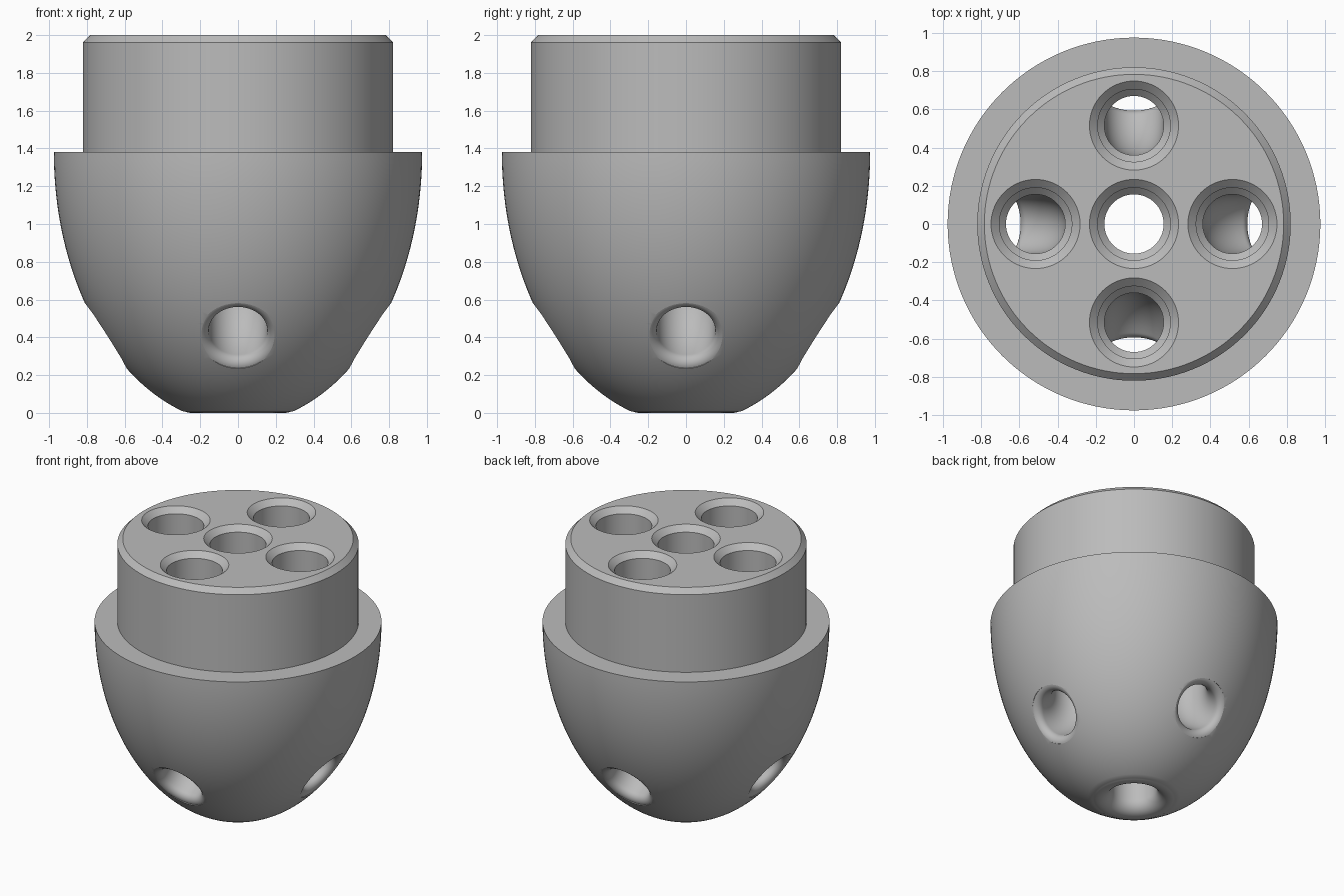
import bpy, bmesh
from math import sin, cos, pi, radians, sqrt
from mathutils import Vector, Matrix

cube = bpy.data.objects.get("Cube")
if cube:
    bpy.data.objects.remove(cube, do_unlink=True)

SEG, BORE_SEG = 128, 64
BORE, RECESS = 0.155, 0.19           # channel and counterbore radii
RIM, SHOULDER, DEPTH = 0.975, 1.38, 1.4375   # half ellipsoid

grey = bpy.data.materials.new("grey metal")
grey.use_nodes = True
grey.diffuse_color = (0.5, 0.5, 0.5, 1)
grey.node_tree.nodes["Principled BSDF"].inputs["Base Color"].default_value = (0.5, 0.5, 0.5, 1)


def make_object(name, bm):
    bmesh.ops.recalc_face_normals(bm, faces=bm.faces)
    mesh = bpy.data.meshes.new(name)
    bm.to_mesh(mesh)
    bm.free()
    mesh.materials.append(grey)
    obj = bpy.data.objects.new(name, mesh)
    bpy.context.collection.objects.link(obj)
    return obj


def bridge(bm, a, b):
    n = len(a)
    for i in range(n):
        j = (i + 1) % n
        bm.faces.new((a[i], a[j], b[j], b[i]))


def revolve(name, profile):
    """Spin a closed (radius, height) profile around z."""
    bm = bmesh.new()
    rings = [[bm.verts.new((r * cos(2 * pi * i / SEG), r * sin(2 * pi * i / SEG), z))
              for i in range(SEG)] for r, z in profile]
    for k, ring in enumerate(rings):
        bridge(bm, ring, rings[(k + 1) % len(rings)])
    return make_object(name, bm)


# Rounded body, stepped neck and straight central channel
fillet = 0.09
profile = [(BORE + fillet - fillet * cos(a), fillet - fillet * sin(a))
           for a in (radians(113 * i / 14) for i in range(15))]
start = sqrt(1 - (0.285 / RIM) ** 2)
for i in range(49):
    a = pi / 2 * i / 48
    r = 0.29 + (RIM - 0.29) * sin(a)
    profile.append((r, SHOULDER - DEPTH * sqrt(max(0, 1 - (r / RIM) ** 2))))
profile += [(0.82, SHOULDER), (0.82, 1.962), (0.783, 2.0),
            (0.233, 2.0), (RECESS, 1.96), (RECESS, 1.6), (BORE, 1.565)]
body = revolve("nozzle_body", profile)

# Bent channel path: vertical bore, elbow, then out square to the surface
tilt = radians(57.5)                 # turn away from straight down
outward = Vector((sin(tilt), 0, -cos(tilt)))
mouth = Vector((0.713, 0, 0.40))
axis_x, bend = 0.515, 0.28
corner_z = mouth.z + (mouth.x - axis_x) / sin(tilt) * cos(tilt)
bend_z = corner_z + bend * (1 - cos(tilt)) / sin(tilt)

stations = [(Vector((axis_x, 0, z)), 0, r) for z, r in
            ((2.02, 0.2545), (1.96, RECESS), (1.6, RECESS), (1.565, BORE))]
for i in range(13):
    a = tilt * i / 12
    stations.append((Vector((axis_x + bend * (1 - cos(a)), 0, bend_z - bend * sin(a))), a, BORE))
lip, sag = 0.05, 0.021
for i in range(11):                  # rounded lip at the outlet
    a = pi / 2 * i / 10
    stations.append((mouth + outward * (lip * sin(a) - lip - sag), tilt,
                     BORE + lip * (1 - cos(a))))
stations.append((mouth + outward * 0.15, tilt, BORE + lip))

# Four channel cutters in one mesh
bm = bmesh.new()
for quarter in range(4):
    turn = Matrix.Rotation(quarter * pi / 2, 3, 'Z')
    rings = []
    for centre, a, r in stations:
        side = Vector((cos(a), 0, sin(a)))
        ring = []
        for i in range(BORE_SEG):
            t = 2 * pi * i / BORE_SEG
            ring.append(bm.verts.new(turn @ (centre + side * r * cos(t)
                                             + Vector((0, r * sin(t), 0)))))
        rings.append(ring)
    for a, b in zip(rings, rings[1:]):
        bridge(bm, a, b)
    bm.faces.new(rings[0])
    bm.faces.new(rings[-1])
cutter = make_object("channel_cutter", bm)
cutter.hide_render = True

# Drill the channels and smooth the surfaces
mod = body.modifiers.new("channels", 'BOOLEAN')
mod.operation = 'DIFFERENCE'
mod.solver = 'EXACT'
mod.object = cutter
bpy.ops.object.select_all(action='DESELECT')
body.select_set(True)
bpy.context.view_layer.objects.active = body
bpy.ops.object.modifier_apply(modifier=mod.name)
bpy.data.objects.remove(cutter, do_unlink=True)
bpy.ops.object.shade_smooth_by_angle(angle=radians(25))
